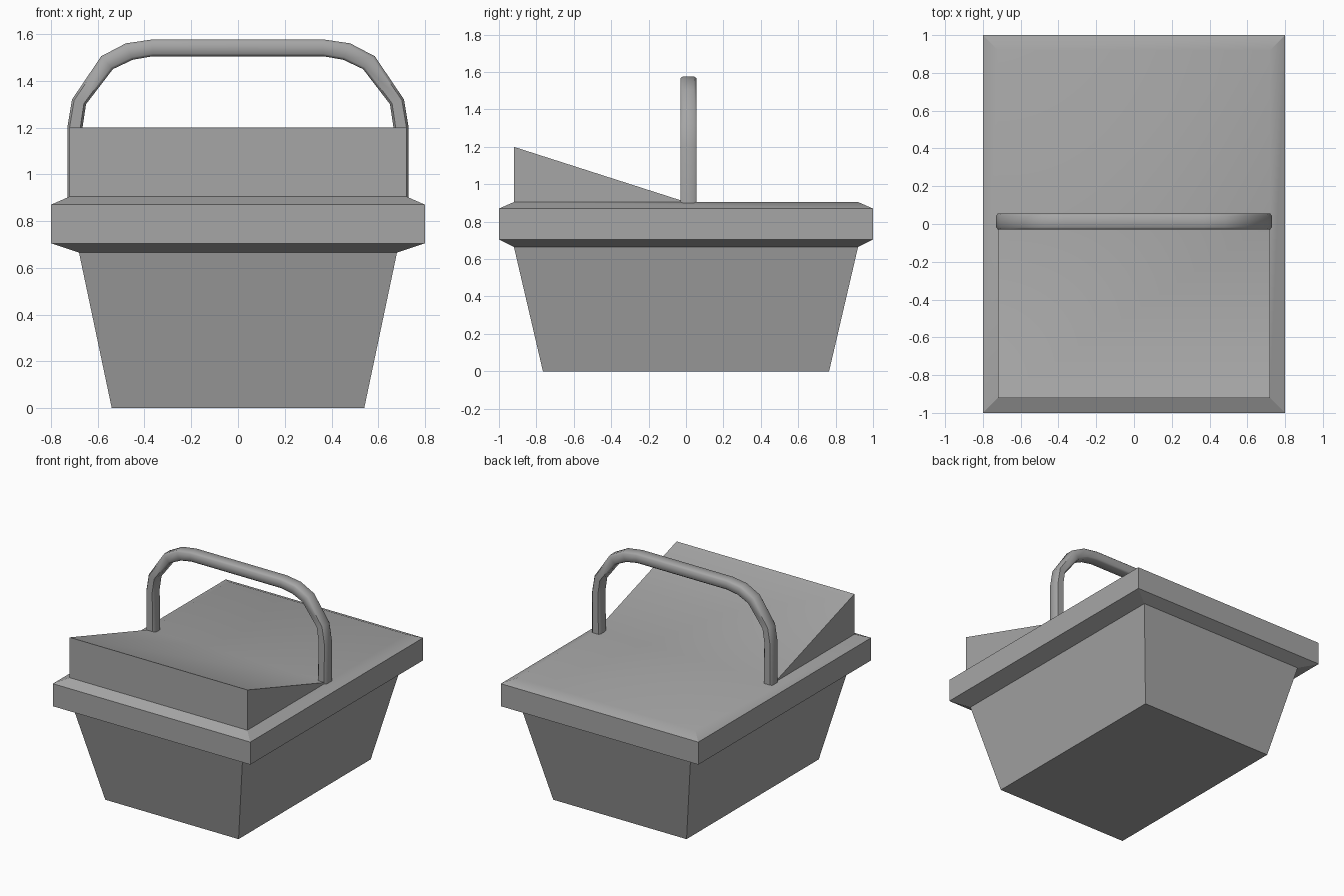
import bpy
import bmesh
from math import radians
from mathutils import Vector

cube = bpy.data.objects.get("Cube")
if cube:
    bpy.data.objects.remove(cube, do_unlink=True)

grey = bpy.data.materials.new("matte grey")
grey.use_nodes = True
colour = (0.38, 0.38, 0.38, 1)
grey.diffuse_color = colour
grey.node_tree.nodes["Principled BSDF"].inputs["Base Color"].default_value = colour


def finish(name, bm, angle):
    """Turn a bmesh into a named, shaded object."""
    bmesh.ops.recalc_face_normals(bm, faces=bm.faces[:])
    mesh = bpy.data.meshes.new(name)
    bm.to_mesh(mesh)
    bm.free()
    mesh.materials.append(grey)
    obj = bpy.data.objects.new(name, mesh)
    bpy.context.collection.objects.link(obj)
    bpy.ops.object.select_all(action="DESELECT")
    obj.select_set(True)
    bpy.context.view_layer.objects.active = obj
    bpy.ops.object.shade_smooth_by_angle(angle=radians(angle))
    return obj


def bridge(bm, a, b):
    """Join two closed rings with quads."""
    n = len(a)
    for i in range(n):
        j = (i + 1) % n
        bm.faces.new((a[i], a[j], b[j], b[i]))


# Basket: tapered tub and wide rim, as (half width, half depth, height)
levels = [(0.54, 0.765, 0), (0.68, 0.92, 0.665), (0.80, 1.0, 0.705),
          (0.80, 1.0, 0.87)]
bm = bmesh.new()
rings = [[bm.verts.new((sx * w, sy * d, z))
          for sx, sy in ((-1, -1), (1, -1), (1, 1), (-1, 1))]
         for w, d, z in levels]
bm.faces.new(rings[0])
for low, high in zip(rings, rings[1:]):
    bridge(bm, low, high)

# Lid: flat rear half, hinge line in the middle, wedge raised at the front
W, D, TOP, PEAK = 0.72, 0.92, 0.905, 1.2


def pair(y, z):
    return [bm.verts.new((s * W, y, z)) for s in (-1, 1)]


front, hinge, back, peak = pair(-D, TOP), pair(0, TOP), pair(D, TOP), pair(-D, PEAK)
fl, fr, br, bl = rings[-1]
for face in ((fl, fr, front[1], front[0]),
             (br, bl, back[0], back[1]),
             (fr, br, back[1], hinge[1], front[1]),
             (bl, fl, front[0], hinge[0], back[0]),
             (hinge[0], hinge[1], back[1], back[0]),
             (peak[0], peak[1], hinge[1], hinge[0]),
             (front[0], front[1], peak[1], peak[0]),
             (front[1], hinge[1], peak[1]),
             (hinge[0], front[0], peak[0])):
    bm.faces.new(face)
finish("basket_with_lid", bm, 30)

# Handle: chamfered bar swept along an arch, outer and inner edge in pairs
half = [((0.73, 0.89), (0.66, 0.89)), ((0.73, 1.2), (0.665, 1.2)),
        ((0.71, 1.32), (0.65, 1.3)), ((0.585, 1.505), (0.535, 1.45)),
        ((0.48, 1.56), (0.45, 1.49)), ((0.365, 1.577), (0.365, 1.505))]
arch = half + [((-o[0], o[1]), (-i[0], i[1])) for o, i in reversed(half)]
section = [(0, 0.15), (0.15, 0), (0.85, 0), (1, 0.15),
           (1, 0.85), (0.85, 1), (0.15, 1), (0, 0.85)]
Y0, Y1 = -0.03, 0.056
bm = bmesh.new()
rings = []
for o, i in arch:
    outer, inner = Vector((o[0], Y0, o[1])), Vector((i[0], Y0, i[1]))
    rings.append([bm.verts.new(outer.lerp(inner, u) + Vector((0, v * (Y1 - Y0), 0)))
                  for u, v in section])
for a, b in zip(rings, rings[1:]):
    bridge(bm, a, b)
bm.faces.new(rings[0])
bm.faces.new(rings[-1])
finish("handle", bm, 50)
